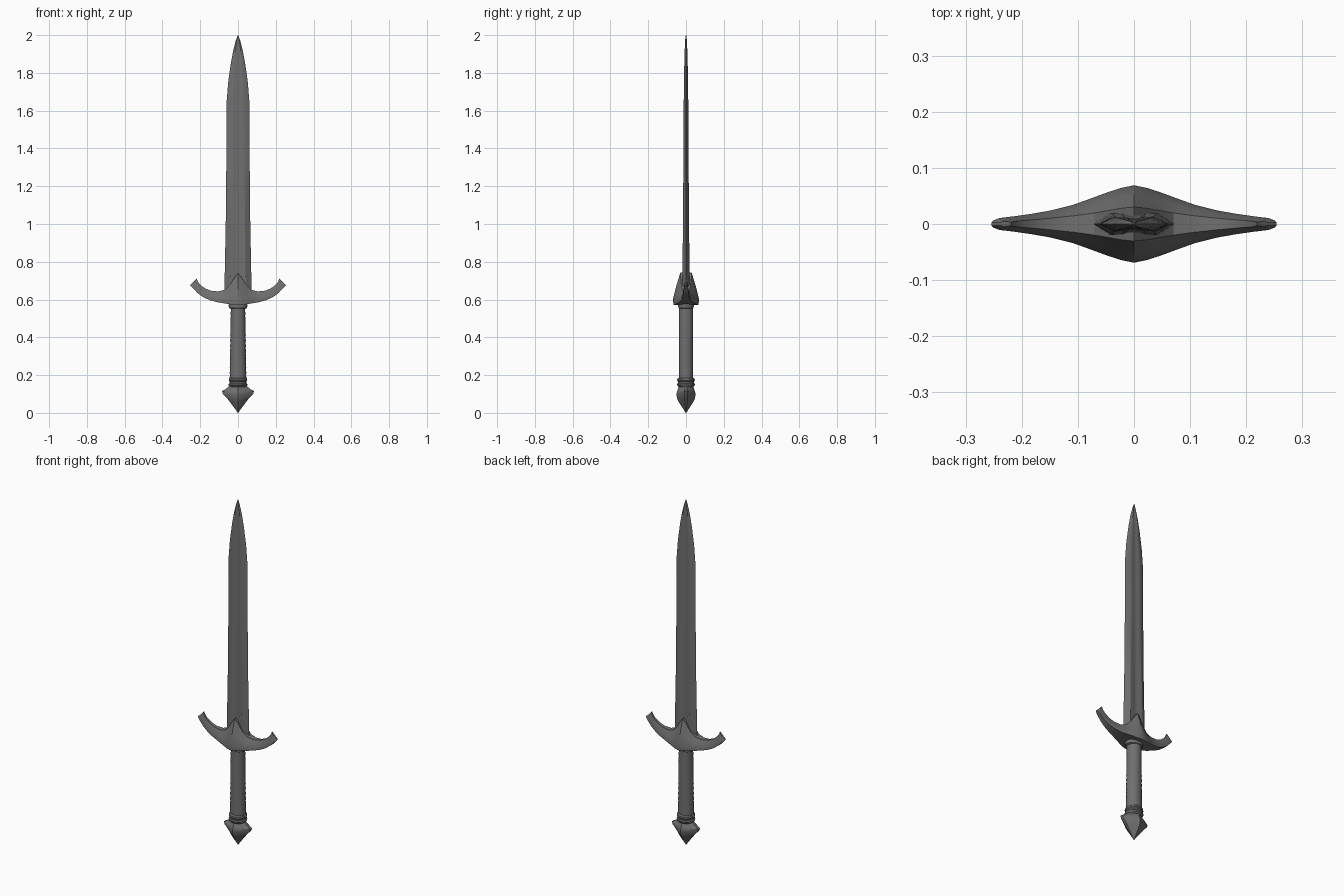
import bpy, bmesh
from math import sin, cos, pi

if "Cube" in bpy.data.objects:
    bpy.data.objects.remove(bpy.data.objects["Cube"])

# dark steel shared by every part
steel = bpy.data.materials.new("dark_steel")
steel.diffuse_color = (.16, .16, .16, 1)
steel.use_nodes = True
steel.node_tree.nodes["Principled BSDF"].inputs["Base Color"].default_value = steel.diffuse_color


def loft(name, sections, angle=30):
    """Skin a list of equal-length closed sections and cap both ends."""
    bm = bmesh.new()
    rings = [[bm.verts.new(p) for p in s] for s in sections]
    n = len(rings[0])
    for a, b in zip(rings, rings[1:]):
        for i in range(n):
            j = (i + 1) % n
            bm.faces.new((a[i], a[j], b[j], b[i]))
    bm.faces.new(rings[0])
    bm.faces.new(rings[-1])
    bmesh.ops.remove_doubles(bm, verts=bm.verts, dist=1e-5)
    bmesh.ops.recalc_face_normals(bm, faces=bm.faces)
    me = bpy.data.meshes.new(name)
    bm.to_mesh(me)
    bm.free()
    me.materials.append(steel)
    ob = bpy.data.objects.new(name, me)
    bpy.context.collection.objects.link(ob)
    bpy.ops.object.select_all(action='DESELECT')
    ob.select_set(True)
    bpy.context.view_layer.objects.active = ob
    bpy.ops.object.shade_smooth_by_angle(angle=angle * pi / 180)
    return ob


def turned(name, profile, n=20):
    """Elliptical sections from (z, half_x, half_y)."""
    return loft(name, [[(hx * cos(2 * pi * i / n), hy * sin(2 * pi * i / n), z)
                        for i in range(n)] for z, hx, hy in profile])


# blade: bevelled edges with a shallow central fuller on both faces
def blade_section(z, w, t):
    half = [(1, 0), (.58, 1), (.3, .97), (.15, .8), (-.15, .8), (-.3, .97), (-.58, 1)]
    back = [(-x, -y) for x, y in half]
    return [(x * w, y * t, z) for x, y in half + back]


blade = [(.58, .074, .020), (.75, .070, .019), (1.0, .065, .016), (1.3, .062, .014),
         (1.55, .062, .013), (1.65, .060, .012), (1.75, .052, .011), (1.85, .038, .009),
         (1.92, .025, .007), (1.97, .012, .005), (1.99, .005, .003), (2.0, .001, .001)]
loft("blade", [blade_section(*s) for s in blade], 30)

# guard: stations give bottom (x, z), top (x, z) and half depth
stations = [(0, .570, 0, .742, .069), (.025, .572, .022, .712, .064),
            (.05, .576, .042, .68, .056), (.08, .581, .07, .652, .045),
            (.11, .586, .105, .643, .034), (.15, .597, .145, .647, .024),
            (.185, .613, .175, .660, .018), (.215, .635, .197, .676, .014),
            (.240, .662, .212, .694, .011), (.250, .672, .219, .712, .007),
            (.254, .677, .228, .701, .003)]


def guard_section(s, side):
    xb, zb, xt, zt, d = s
    half = [(0, .96), (.18, 1), (.6, .74), (1, .44)]
    loop = half + [(t, -k) for t, k in reversed(half)]
    return [(side * (xb + (xt - xb) * t), k * d, zb + (zt - zb) * t) for t, k in loop]


loft("guard", [guard_section(s, -1) for s in reversed(stations[1:])]
     + [guard_section(s, 1) for s in stations], 30)

# grip with fine wrapped ridges showing on its edges
wraps = 14
grip = []
for i in range(wraps * 2 + 1):
    f = i / (wraps * 2)
    grip.append((.17 + .4 * f, .044 - .006 * f + (.001 if i % 2 else -.001), .038))
turned("grip", grip)

# collars above and below the grip
turned("upper_collar", [(.552, .040, .036), (.556, .048, .040), (.572, .050, .042), (.58, .046, .04)])
turned("lower_collar", [(.138, .042, .038), (.146, .049, .046), (.153, .050, .047), (.158, .045, .043),
                        (.166, .045, .043), (.171, .049, .047), (.180, .048, .046), (.186, .043, .039)])

# faceted pommel, pinched to narrow ends on both sides
pommel = [(.0, .001, .001), (.02, .015, .014), (.06, .045, .040), (.075, .056, .047), (.100, .080, .051),
          (.115, .085, .047), (.125, .066, .043), (.142, .047, .038)]
quarter = [(1, .16), (.5, .72), (0, 1), (-.5, .72), (-1, .16)]
outline = quarter + [(-a, -b) for a, b in quarter]
loft("pommel", [[(hx * a, hy * b, z) for a, b in outline] for z, hx, hy in pommel], 30)
